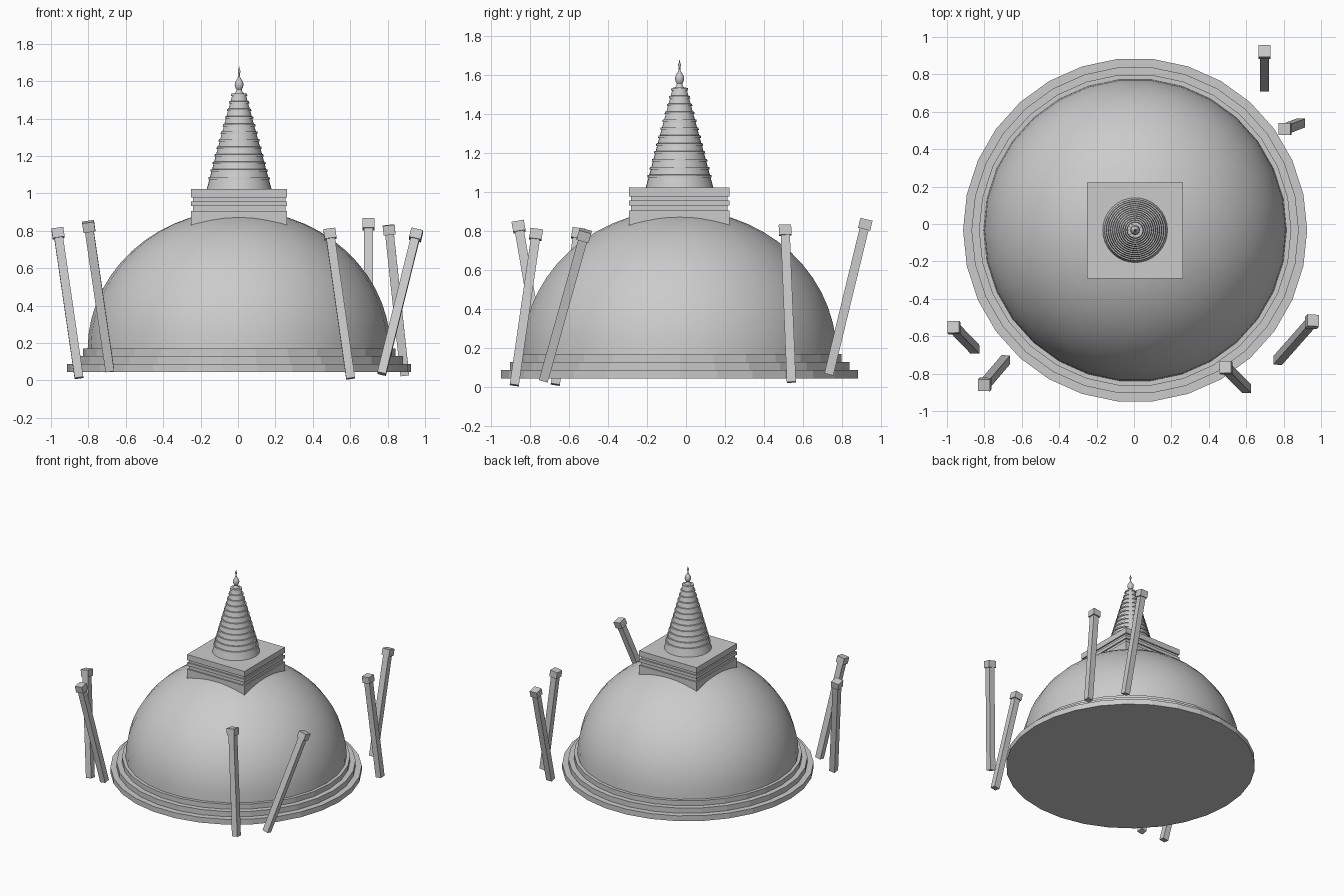
import bpy, bmesh, math
from mathutils import Vector, Matrix

if "Cube" in bpy.data.objects:
    bpy.data.objects.remove(bpy.data.objects["Cube"])

CX, CY = 0.006, -0.033   # axis of the dome


def finish(name, bm, smooth=False):
    bmesh.ops.recalc_face_normals(bm, faces=bm.faces[:])
    me = bpy.data.meshes.new(name)
    bm.to_mesh(me)
    bm.free()
    ob = bpy.data.objects.new(name, me)
    bpy.context.collection.objects.link(ob)
    if smooth:
        bpy.ops.object.select_all(action='DESELECT')
        ob.select_set(True)
        bpy.context.view_layer.objects.active = ob
        bpy.ops.object.shade_smooth_by_angle(angle=math.radians(35))
    return ob


def lathe(name, profile, sides, smooth=True):
    """Turn a (radius, height) profile around the dome axis, capping both ends."""
    bm = bmesh.new()
    rings = []
    for r, z in profile:
        rings.append([bm.verts.new((CX + r * math.cos(2 * math.pi * i / sides),
                                    CY + r * math.sin(2 * math.pi * i / sides), z))
                      for i in range(sides)])
    for a, b in zip(rings, rings[1:]):
        for i in range(sides):
            j = (i + 1) % sides
            bm.faces.new((a[i], a[j], b[j], b[i]))
    bm.faces.new(rings[0])
    bm.faces.new(rings[-1])
    return finish(name, bm, smooth)


def add_box(bm, size, matrix):
    bmesh.ops.create_cube(bm, size=1, matrix=matrix @ Matrix.Diagonal((*size, 1)))


# Three-stepped round base
lathe("stepped_base", [(0.92, 0.045), (0.92, 0.088), (0.875, 0.088), (0.875, 0.13),
                       (0.835, 0.13), (0.835, 0.17)], 30, False)

# Dome
N = 14
lathe("dome", [(max(0.81 * math.cos(math.pi / 2 * i / N), 0.002),
                0.165 + 0.745 * math.sin(math.pi / 2 * i / N)) for i in range(N + 1)], 30)

# Square block with recessed bands
bm = bmesh.new()
for half, z0, z1 in [(0.257, 0.82, 0.905), (0.247, 0.905, 0.932), (0.257, 0.932, 0.957),
                     (0.247, 0.957, 0.977), (0.257, 0.977, 1.022)]:
    add_box(bm, (2 * half, 2 * half, z1 - z0), Matrix.Translation((CX, CY - 0.002, (z0 + z1) / 2)))
finish("square_block", bm)

# Spire cone
def cone_r(z):
    return 0.174 + (0.034 - 0.174) * (z - 1.02) / 0.515

lathe("spire_cone", [(cone_r(1.02), 1.02), (cone_r(1.535), 1.535)], 32)

# Rings stacked on the spire
RINGS = 12
for i in range(RINGS):
    z = 1.075 + i * 0.0405
    r = cone_r(z) + 0.006
    lathe(f"spire_ring_{i + 1}", [(r, z), (r - 0.002, z + 0.012), (r - 0.012, z + 0.014)], 32)

# Finial: neck, bulb, bead and tip
lathe("finial", [(0.03, 1.53), (0.016, 1.545), (0.014, 1.555), (0.02, 1.565), (0.024, 1.58),
                 (0.021, 1.595), (0.012, 1.61), (0.005, 1.622), (0.004, 1.64), (0.007, 1.648),
                 (0.007, 1.654), (0.003, 1.664), (0.001, 1.677)], 16)

# Leaning stone posts with square caps: (foot centre, top centre)
posts = [
    ((-0.85, -0.67, 0.013), (-0.966, -0.55, 0.812)),
    ((-0.685, -0.725, 0.05), (-0.802, -0.862, 0.848)),
    ((0.602, -0.88, 0.01), (0.488, -0.765, 0.808)),
    ((0.697, 0.732, 0.065), (0.697, 0.925, 0.86)),
    ((0.892, 0.54, 0.025), (0.805, 0.507, 0.83)),
    ((0.768, -0.73, 0.035), (0.958, -0.515, 0.802)),
]
for n, (foot, top) in enumerate(posts, 1):
    foot, top = Vector(foot), Vector(top)
    zax = (top - foot).normalized()
    yax = zax.cross(Vector((1, 0, 0))).normalized()
    xax = yax.cross(zax)
    rot = Matrix((xax, yax, zax)).transposed().to_4x4()
    length = (top - foot).length
    bm = bmesh.new()
    base = Matrix.Translation(foot) @ rot
    cap = 0.052
    add_box(bm, (0.047, 0.047, length - cap), base @ Matrix.Translation((0, 0, (length - cap) / 2)))
    add_box(bm, (0.064, 0.064, cap), base @ Matrix.Translation((0, 0, length - cap / 2)))
    finish(f"leaning_post_{n}", bm)
